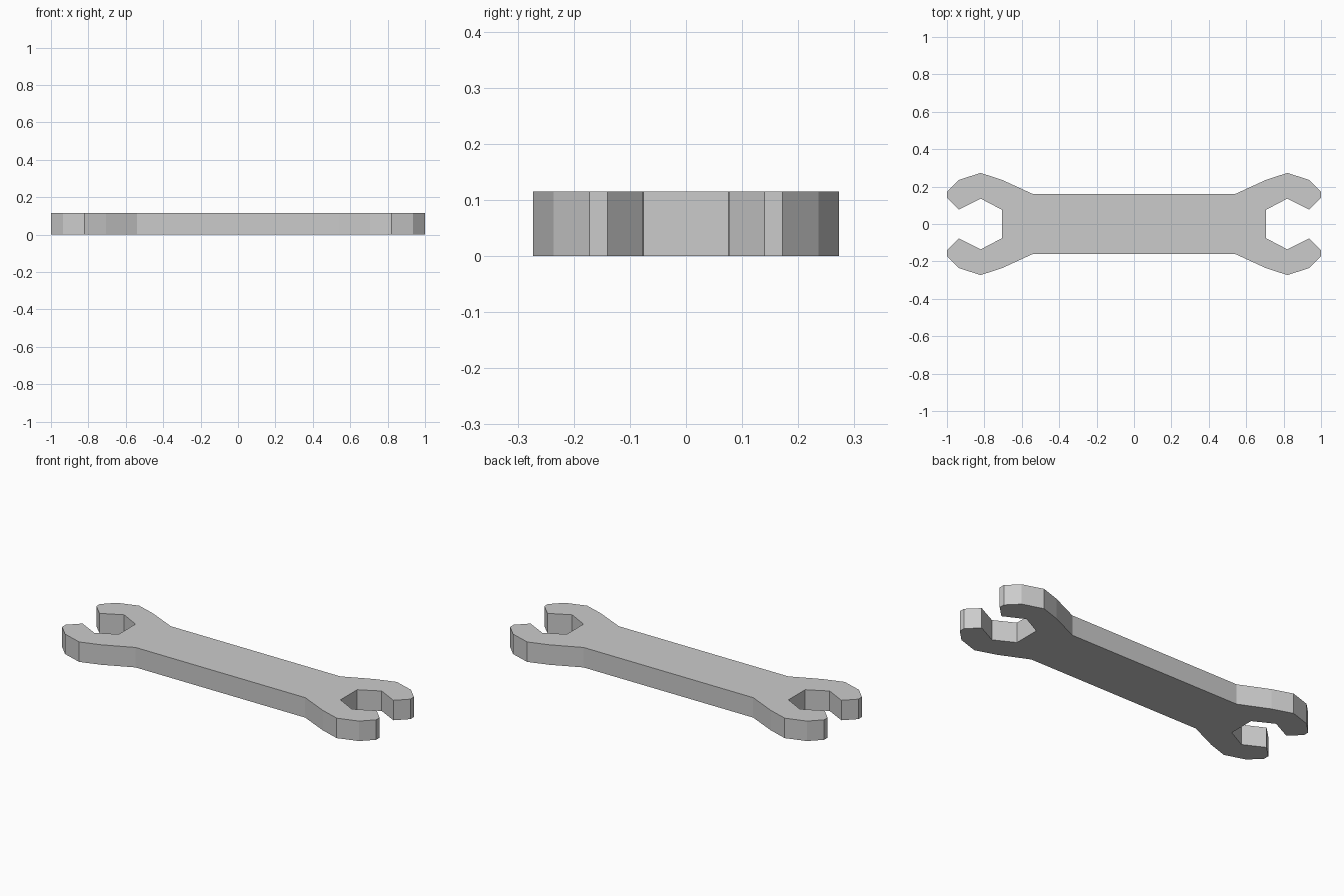
import bpy, bmesh

if "Cube" in bpy.data.objects:
    bpy.data.objects.remove(bpy.data.objects["Cube"])

THICKNESS = 0.115

# Quarter outline: handle corner, round the jaw, into the mouth
quarter = [(0.54, 0.16), (0.706, 0.236), (0.82, 0.273), (0.936, 0.236),
           (1.0, 0.172), (1.0, 0.14), (0.936, 0.077), (0.82, 0.136),
           (0.706, 0.076)]

# Mirror the quarter into the full closed outline
right_end = quarter + [(x, -y) for x, y in reversed(quarter)]
outline = right_end + [(-x, -y) for x, y in right_end]

# Fill the outline and extrude it to the wrench thickness
bm = bmesh.new()
base = bm.faces.new([bm.verts.new((x, y, 0)) for x, y in outline])
extruded = bmesh.ops.extrude_face_region(bm, geom=[base], use_keep_orig=True)
top_verts = [g for g in extruded["geom"] if isinstance(g, bmesh.types.BMVert)]
bmesh.ops.translate(bm, verts=top_verts, vec=(0, 0, THICKNESS))
bmesh.ops.recalc_face_normals(bm, faces=bm.faces)

mesh = bpy.data.meshes.new("wrench")
bm.to_mesh(mesh)
bm.free()
wrench = bpy.data.objects.new("wrench", mesh)
bpy.context.collection.objects.link(wrench)
